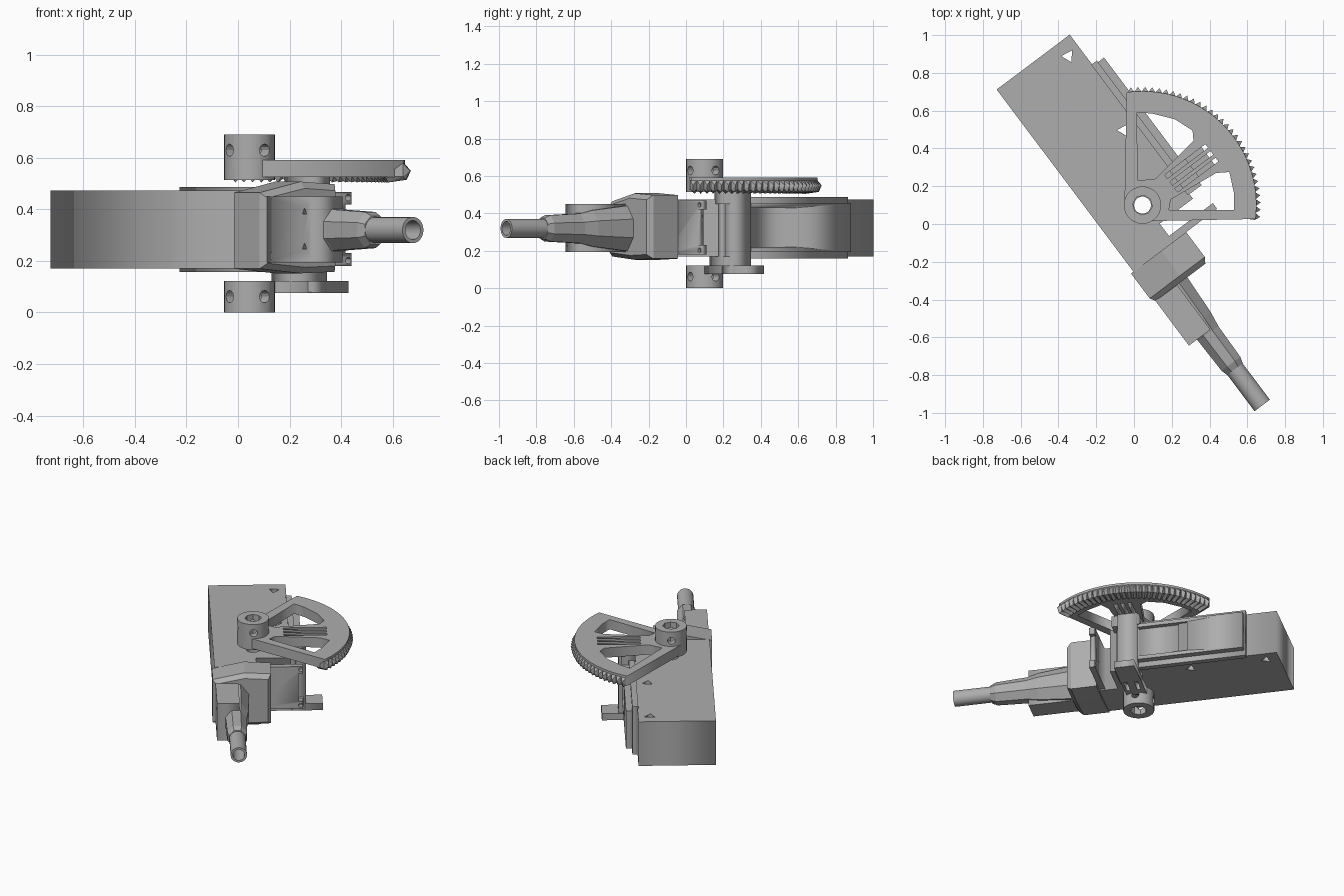
import bpy, bmesh
from math import sin, cos, pi, radians, hypot, atan2
from mathutils import Vector, Matrix

cube = bpy.data.objects.get("Cube")
if cube:
    bpy.data.objects.remove(cube)

TURN = radians(-53.1)          # heading of the weapon in plan
AXIS_V, AXIS_Z = -0.034, 0.32  # barrel axis
HUB = (-0.053, 0.096)          # pivot, in the turned frame

grey = bpy.data.materials.new("plain grey")
grey.use_nodes = True
grey.diffuse_color = (0.42, 0.42, 0.42, 1)
grey.node_tree.nodes["Principled BSDF"].inputs["Base Color"].default_value = grey.diffuse_color


def add(name, mesh, turn=TURN, smooth=False):
    """Finish a mesh as a named part, turned to the weapon's heading."""
    bm = bmesh.new()
    bm.from_mesh(mesh)
    bmesh.ops.remove_doubles(bm, verts=bm.verts, dist=1e-5)
    bmesh.ops.recalc_face_normals(bm, faces=bm.faces)
    bm.to_mesh(mesh)
    bm.free()
    mesh.materials.clear()
    mesh.materials.append(grey)
    ob = bpy.data.objects.new(name, mesh)
    ob.rotation_euler.z = turn
    bpy.context.collection.objects.link(ob)
    if smooth:
        bpy.ops.object.select_all(action='DESELECT')
        ob.select_set(True)
        bpy.context.view_layer.objects.active = ob
        bpy.ops.object.shade_smooth_by_angle(angle=radians(35))
    return ob


def plate(name, loops, z0, z1, turn=TURN, smooth=False):
    """Extrude an outline (first loop) with holes (other loops) from z0 to z1."""
    cu = bpy.data.curves.new(name, 'CURVE')
    cu.dimensions, cu.fill_mode = '2D', 'BOTH'
    cu.extrude = (z1 - z0) / 2
    for pts in loops:
        sp = cu.splines.new('POLY')
        sp.points.add(len(pts) - 1)
        for p, (x, y) in zip(sp.points, pts):
            p.co = (x, y, 0, 1)
        sp.use_cyclic_u = True
    tmp = bpy.data.objects.new(name, cu)
    mesh = bpy.data.meshes.new_from_object(tmp)
    bpy.data.objects.remove(tmp)
    mesh.transform(Matrix.Translation((0, 0, (z0 + z1) / 2)))
    return add(name, mesh, turn, smooth)


def rect(u0, u1, v0, v1):
    return [(u0, v0), (u1, v0), (u1, v1), (u0, v1)]


def box(name, u0, u1, v0, v1, z0, z1):
    return plate(name, [rect(u0, u1, v0, v1)], z0, z1)


def circle(c, r, n=24):
    return [(c[0] + r * cos(2 * pi * i / n), c[1] + r * sin(2 * pi * i / n)) for i in range(n)]


def loft(name, sections, smooth=False, ring=False):
    """Skin (u, [(v, z), ...]) sections along u; a ring joins last to first."""
    bm = bmesh.new()
    rows = [[bm.verts.new((u, v, z)) for v, z in pts] for u, pts in sections]
    n = len(rows[0])
    for a, b in zip(rows, rows[1:] + rows[:1] if ring else rows[1:]):
        for i in range(n):
            bm.faces.new((a[i], a[(i + 1) % n], b[(i + 1) % n], b[i]))
    if not ring:
        bm.faces.new(rows[0])
        bm.faces.new(rows[-1])
    mesh = bpy.data.meshes.new(name)
    bm.to_mesh(mesh)
    bm.free()
    return add(name, mesh, smooth=smooth)


def rod(centre, axis, r, length, n=12):
    """Cutter cylinder along a local axis."""
    bm = bmesh.new()
    m = Matrix.Translation(centre) @ Vector(axis).to_track_quat('Z', 'Y').to_matrix().to_4x4()
    bmesh.ops.create_cone(bm, cap_ends=True, segments=n, radius1=r, radius2=r, depth=length, matrix=m)
    mesh = bpy.data.meshes.new("cutter")
    bm.to_mesh(mesh)
    bm.free()
    return add("cutter", mesh)


def cut(ob, *cutters):
    """Subtract cutters, then discard them."""
    for c in cutters:
        mod = ob.modifiers.new("cut", 'BOOLEAN')
        mod.operation, mod.object, mod.solver = 'DIFFERENCE', c, 'EXACT'
        bpy.context.view_layer.objects.active = ob
        bpy.ops.object.modifier_apply(modifier=mod.name)
        bpy.data.objects.remove(c)


# Receiver box with triangular through holes and the pivot bore
tri = [(-0.942, 0.226), (-0.932, 0.291), (-0.885, 0.249)]
plate("receiver_box", [
    [(-1.006, -0.154), (0.205, -0.154), (0.205, 0.11), (0.08, 0.11), (0.08, 0.33), (-1.006, 0.33)],
    tri, [(u + 0.49, v) for u, v in tri], circle(HUB, 0.045)], 0.17, 0.474)

# Side cover: backing plate with lips, and a raised panel with a stepped recess
box("cover_backing", -0.81, 0.03, 0.325, 0.362, 0.158, 0.487)
panel = box("cover_panel", -0.80, 0.0, 0.35, 0.402, 0.195, 0.455)
cut(panel, box("cutter", -0.38, -0.12, 0.372, 0.5, 0.22, 0.43),
    box("cutter", -0.44, -0.37, 0.388, 0.5, 0.22, 0.43))

# Front block, widest in height on its left side
section = [(-0.17, 0.17), (0.03, 0.152), (0.195, 0.158), (0.195, 0.498), (0.03, 0.508), (-0.17, 0.465)]
nose = [(v * 0.9, AXIS_Z + (z - AXIS_Z) * 0.86) for v, z in section]
loft("front_block", [(0.2, section), (0.365, section), (0.395, nose)])

# Fore body beside the barrel with two small screw holes
fore = box("fore_body", 0.37, 0.69, -0.154, -0.012, 0.195, 0.45)
cut(fore, *[rod((0.635, -0.154, z), (0, 1, 0), 0.016, 0.04, 3) for z in (0.255, 0.39)])

# Upright flange plate with screw lugs
flange = box("flange_plate", 0.162, 0.2, 0.08, 0.40, 0.18, 0.468)
bpy.context.view_layer.objects.active = flange
cut(flange, box("cutter", 0.1, 0.3, 0.372, 0.5, 0.23, 0.42),
    *[rod((0.18, 0.385, z), (1, 0, 0), 0.013, 0.2) for z in (0.202, 0.446)])


# Barrel jacket, collar and hollow barrel
def around(rv, rz, n, shift=0.5):
    return [(AXIS_V + rv * cos(2 * pi * (i + shift) / n), AXIS_Z + rz * sin(2 * pi * (i + shift) / n))
            for i in range(n)]


loft("barrel_jacket", [(u, around(rv, rz, 8)) for u, rv, rz in
                       ((0.36, 0.10, 0.135), (0.62, 0.085, 0.105), (0.70, 0.072, 0.086),
                        (0.90, 0.067, 0.076), (0.935, 0.056, 0.06))])
loft("barrel", [(u, around(r, r, 28)) for u, r in
                ((0.9, 0.051), (1.176, 0.051), (1.176, 0.037), (0.95, 0.037))], smooth=True, ring=True)

# Upper and lower pivot hubs with crossed pin holes
for name, z0, z1, zp in (("upper_hub", 0.515, 0.69, 0.63), ("lower_hub", 0.0, 0.122, 0.062)):
    hub = plate(name, [circle(HUB, 0.099, 28), circle(HUB, 0.052, 8)], z0, z1, smooth=True)
    cut(hub, *[rod((*HUB, zp), axis, 0.024, 0.4) for axis in ((1, 0, 0), (0, 1, 0))])

# Lower slotted arm, yoke upright and its upper and lower steps
slots = [rect(HUB[0] + d - 0.011, HUB[0] + d + 0.011, 0.23, 0.33) for d in (-0.034, 0.034)]
plate("lower_arm", [rect(HUB[0] - 0.07, HUB[0] + 0.06, 0.17, 0.53)] + slots, 0.076, 0.122)
box("yoke_upright", -0.115, 0.01, 0.335, 0.425, 0.08, 0.525)
box("yoke_cap", -0.125, 0.05, 0.32, 0.41, 0.45, 0.525)
box("yoke_foot", -0.115, 0.03, 0.25, 0.41, 0.12, 0.17)

# Sector gear: rim, two side arms and a slotted middle spoke
R = 0.603
arc = [(R * cos(radians(a)), R * sin(radians(a))) for a in range(98, -9, -3)]
window_left = [(-0.025, 0.13), (-0.03, 0.49), (0.05, 0.485), (0.17, 0.455), (0.265, 0.395), (0.27, 0.34), (0.07, 0.14)]
window_right = [(0.14, -0.025), (0.485, -0.025), (0.485, 0.06), (0.46, 0.175), (0.39, 0.17), (0.15, 0.03)]
spoke = (cos(radians(37)), sin(radians(37)))


def along(r, d):
    return (r * spoke[0] - d * spoke[1], r * spoke[1] + d * spoke[0])


spoke_slots = [[along(0.19, d - 0.012), along(0.46, d - 0.012), along(0.46, d + 0.012), along(0.19, d + 0.012)]
               for d in (-0.045, 0, 0.045)]
hub_xy = Matrix.Rotation(TURN, 3, 'Z') @ Vector((*HUB, 0))
sector = plate("sector_gear", [[(-0.06, -0.06), (-0.095, 0.02)] + arc + [(0.02, -0.085)],
                               circle((0, 0), 0.055), window_left, window_right] + spoke_slots,
               0.525, 0.592, turn=0)
sector.location = hub_xy

# Bevel teeth under the rim
bm = bmesh.new()
COUNT = 30
step = radians(105) / COUNT
for i in range(COUNT):
    a = radians(-7.5) + (i + 0.5) * step
    pts = [(r, z, s * step / 2) for r, z in ((0.6, 0.58), (0.6, 0.527), (0.53, 0.527)) for s in (-1, 1)]
    pts += [(0.626, 0.55, 0), (0.61, 0.515, 0), (0.54, 0.505, 0)]
    vs = [bm.verts.new((r * cos(a + d), r * sin(a + d), z)) for r, z, d in pts]
    bmesh.ops.convex_hull(bm, input=vs)
mesh = bpy.data.meshes.new("sector_teeth")
bm.to_mesh(mesh)
bm.free()
add("sector_teeth", mesh, turn=0).location = hub_xy
